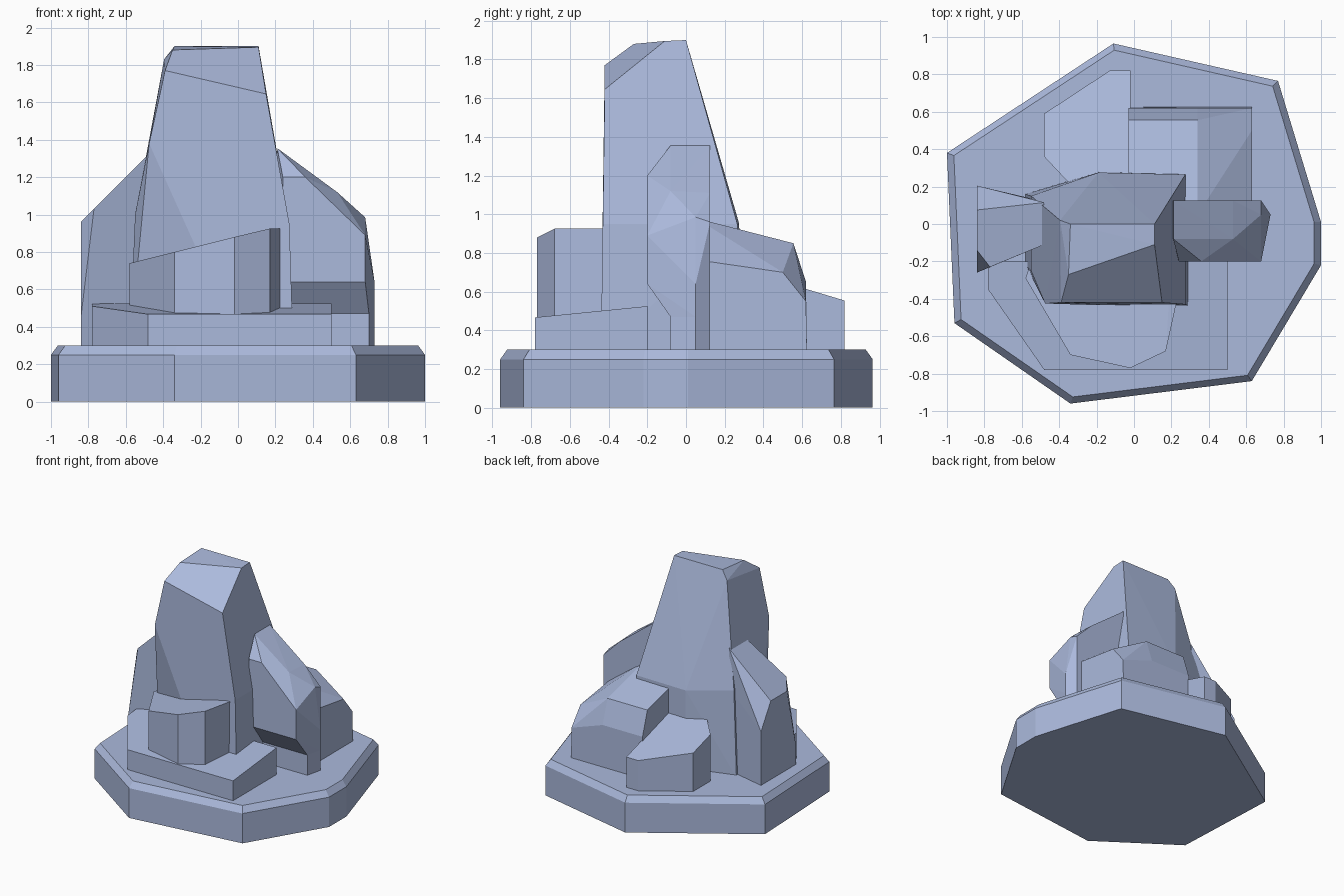
import bpy
import bmesh
import math
from mathutils import Vector

default_cube = bpy.data.objects.get("Cube")
if default_cube:
    bpy.data.objects.remove(default_cube, do_unlink=True)

# Single stone colour
stone = bpy.data.materials.new("pale blue stone")
stone.use_nodes = True
colour = (.41, .49, .72, 1)
stone.diffuse_color = colour
stone.node_tree.nodes["Principled BSDF"].inputs["Base Color"].default_value = colour

GROUND = .28  # rocks sink slightly into the plinth


def rock(name, points):
    """Faceted convex stone wrapped around its corner points."""
    bm = bmesh.new()
    for point in points:
        bm.verts.new(Vector(point))
    hull = bmesh.ops.convex_hull(bm, input=bm.verts[:])
    spare = set(hull["geom_interior"]) | set(hull["geom_unused"])
    spare = [item for item in spare if isinstance(item, bmesh.types.BMVert)]
    bmesh.ops.delete(bm, geom=spare, context="VERTS")
    bmesh.ops.dissolve_limit(bm, angle_limit=math.radians(1),
                             verts=bm.verts[:], edges=bm.edges[:])
    bmesh.ops.recalc_face_normals(bm, faces=bm.faces[:])
    mesh = bpy.data.meshes.new(name)
    bm.to_mesh(mesh)
    bm.free()
    mesh.materials.append(stone)
    obj = bpy.data.objects.new(name, mesh)
    bpy.context.collection.objects.link(obj)
    return obj


def ring(outline, height, scale=1):
    """Lift a flat outline to a height, given as a number or a rule."""
    rule = height if callable(height) else lambda x, y: height
    return [(x * scale, y * scale, rule(x, y)) for x, y in outline]


def slab(name, outline, top):
    """Upright stone with a sloping top."""
    return rock(name, ring(outline, GROUND) + ring(outline, top))


# Plinth with a chamfered rim
plinth = [(-.11, .965), (.77, .765), (1, .01), (1, -.22),
          (.63, -.84), (-.34, -.96), (-.96, -.53), (-1, .38)]
rock("plinth", ring(plinth, 0) + ring(plinth, .25) + ring(plinth, .3, .963))

# Tall central spire
spire_foot = [(.295, -.44), (.02, -.44), (-.58, -.22), (-.58, .16),
              (-.19, .28), (.28, .27)]
spire_crown = [
    (-.34, 0, 1.9), (.11, 0, 1.9), (.11, -.11, 1.895), (-.35, -.27, 1.88),
    (-.39, -.42, 1.77), (.15, -.42, 1.645), (-.395, .02, 1.83),
]
spire_waist = [
    (-.475, -.425, 1.38), (-.55, -.25, 1), (-.55, .15, 1),
    (-.19, .275, .95), (.275, .265, .95), (.275, -.43, .95),
]
rock("central_spire", ring(spire_foot, GROUND) + spire_crown + spire_waist)

# Left shard: leaning top on a narrower foot
shard_foot = [(.2, -.08), (.7, -.08), (.73, .05), (.68, .125), (.2, .125)]
shard_top = [
    (.21, -.08, 1.355), (.21, .125, 1.355), (.24, -.2, 1.2), (.36, -.2, 1.2),
    (.53, -.08, 1.12), (.53, .125, 1.11), (.68, -.2, .89), (.68, .05, .985),
    (.68, .125, .96), (.73, .05, .64), (.24, -.2, .64), (.68, -.2, .64),
]
rock("left_shard", shard_top + ring(shard_foot, .47))
slab("left_shard_foot", shard_foot, .48)

# Right shard leaning against the spire
right_foot = [(-.84, .205), (-.84, -.26), (-.48, -.11), (-.48, .12)]
rock("right_shard", ring(right_foot, GROUND) + [
    (-.48, -.11, 1.32), (-.48, .115, 1.32), (-.77, -.23, 1.03),
    (-.84, -.14, .96), (-.84, .075, .96), (-.84, .205, .75), (-.48, .12, 1),
    (-.84, -.26, .45),
])

# Back boulder with a chamfered rear and a sloping flank
boulder_foot = [(-.03, .05), (.63, .05), (.63, .625), (-.03, .625)]
rock("back_left_boulder", ring(boulder_foot, GROUND) + [
    (-.03, .05, .98), (.34, .05, .98), (.63, .05, .765),
    (-.03, .555, .85), (.34, .555, .85), (.63, .5, .7),
    (-.03, .62, .65), (.34, .62, .65), (.63, .62, .55),
])

# Low back boulder
slab("back_right_boulder",
     [(-.48, .59), (-.13, .82), (-.02, .82), (-.02, .2), (-.33, .2), (-.48, .36)],
     lambda x, y: .8 - .3 * y)

# Front ledge, tilting down towards the front
ledge = [(-.78, -.35), (-.48, -.78), (.5, -.78), (.5, -.2), (-.78, -.2)]
slab("front_ledge", ledge, lambda x, y: .545 + .1 * y)

# Front crystal standing on the ledge
crystal = [(-.58, -.29), (-.34, -.7), (-.02, -.77), (.17, -.68),
           (.225, -.43), (.2, -.2), (-.55, -.2)]
slab("front_crystal", crystal, lambda x, y: min(.885 + .25 * x, .925))
